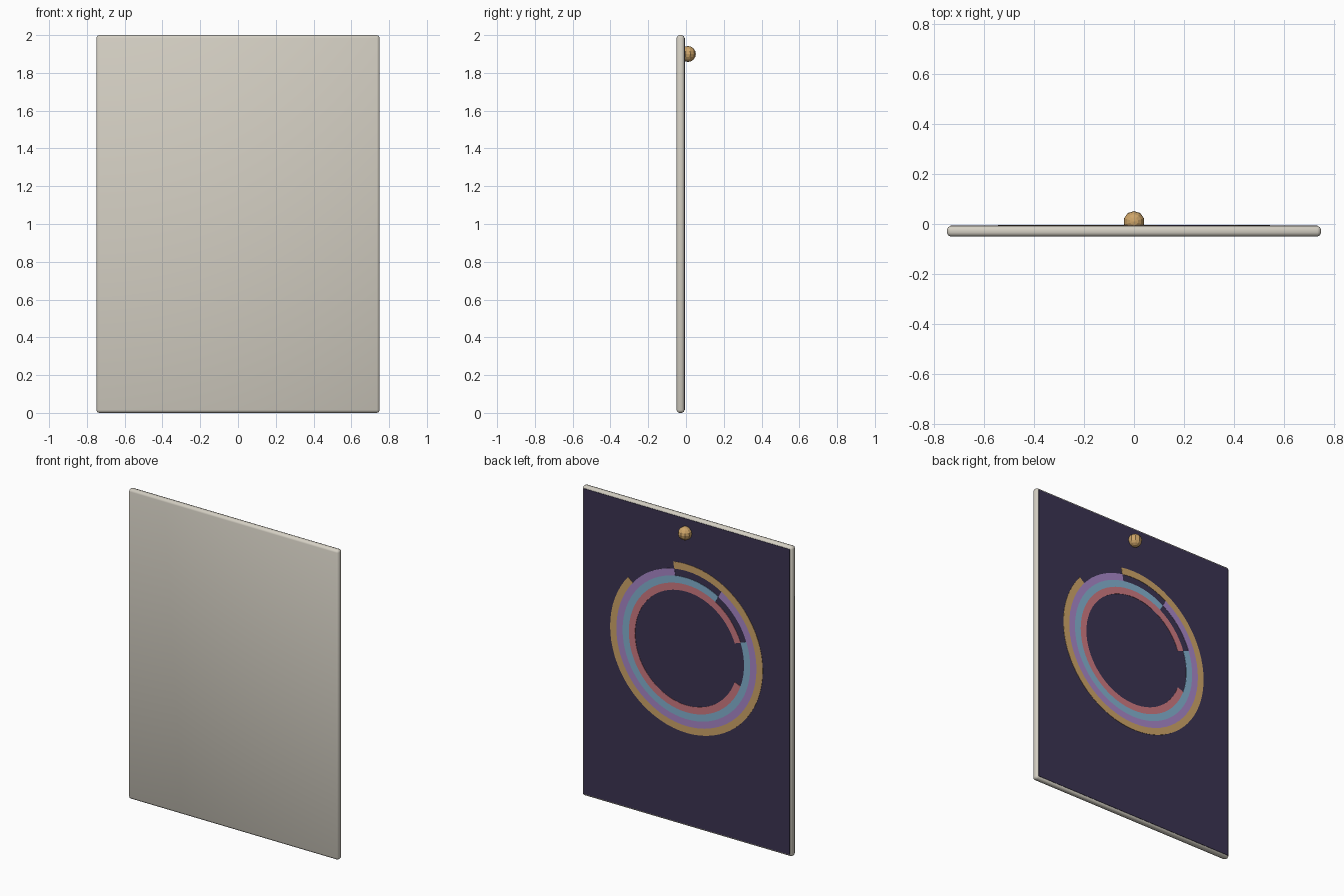
import bpy, bmesh, math

if "Cube" in bpy.data.objects:
    bpy.data.objects.remove(bpy.data.objects["Cube"])


def material(name, r, g, b):
    # sRGB 0-255 to linear
    lin = [((c / 255 + 0.055) / 1.055) ** 2.4 for c in (r, g, b)]
    m = bpy.data.materials.new(name)
    m.diffuse_color = (*lin, 1)
    m.use_nodes = True
    m.node_tree.nodes["Principled BSDF"].inputs["Base Color"].default_value = m.diffuse_color
    return m


cream = material("cream", 212, 207, 195)
navy = material("dark_navy", 59, 52, 82)
gold = material("gold", 206, 165, 105)
purple = material("purple", 168, 136, 200)
blue = material("blue", 132, 178, 208)
red = material("red", 206, 122, 130)


def add_object(name, bm, mat):
    bmesh.ops.recalc_face_normals(bm, faces=bm.faces)
    me = bpy.data.meshes.new(name)
    bm.to_mesh(me)
    bm.free()
    me.materials.append(mat)
    ob = bpy.data.objects.new(name, me)
    bpy.context.collection.objects.link(ob)
    return ob


def box(name, size, centre, mat, bevel=0):
    bm = bmesh.new()
    bmesh.ops.create_cube(bm, size=1)
    bmesh.ops.scale(bm, vec=size, verts=bm.verts)
    if bevel:
        bmesh.ops.bevel(bm, geom=bm.edges[:], offset=bevel, segments=2,
                        profile=0.5, affect='EDGES')
        for f in bm.faces:
            f.smooth = True
    bmesh.ops.translate(bm, vec=centre, verts=bm.verts)
    return add_object(name, bm, mat)


def arc_plate(name, r0, r1, start, end, y0, y1, cz, mat, steps=64):
    # Flat open ring; angles run counter-clockwise as seen from the back
    bm = bmesh.new()
    rows = []
    for i in range(steps + 1):
        a = math.radians(start + (end - start) * i / steps)
        rows.append([bm.verts.new((-r * math.cos(a), y, cz + r * math.sin(a)))
                     for r, y in ((r0, y0), (r1, y0), (r1, y1), (r0, y1))])
    for p, q in zip(rows, rows[1:]):
        for k in range(4):
            n = (k + 1) % 4
            bm.faces.new((p[k], p[n], q[n], q[k]))
    bm.faces.new(rows[0])
    bm.faces.new(rows[-1][::-1])
    return add_object(name, bm, mat)


# Rounded board and the dark sheet on its back
box("board", (1.5, 0.042, 2.0), (0, -0.029, 1.0), cream, bevel=0.015)
box("dark_sheet", (1.472, 0.004, 1.972), (0, -0.008, 1.0), navy)

# Four nested open rings, each gap turned 40 degrees from the last
RINGS = (("inner_ring", red), ("second_ring", blue),
         ("third_ring", purple), ("outer_ring", gold))
for i, (name, mat) in enumerate(RINGS):
    r = 0.367 + 0.0445 * i
    arc_plate(name, r, r + 0.0445, 20 + 40 * i, 340 + 40 * i,
              -0.007, -0.004, 1.15, mat)

# Small round hanging knob
bm = bmesh.new()
bmesh.ops.create_uvsphere(bm, u_segments=10, v_segments=8, radius=0.042)
bmesh.ops.translate(bm, vec=(0, 0.01, 1.9), verts=bm.verts)
add_object("knob", bm, gold)
